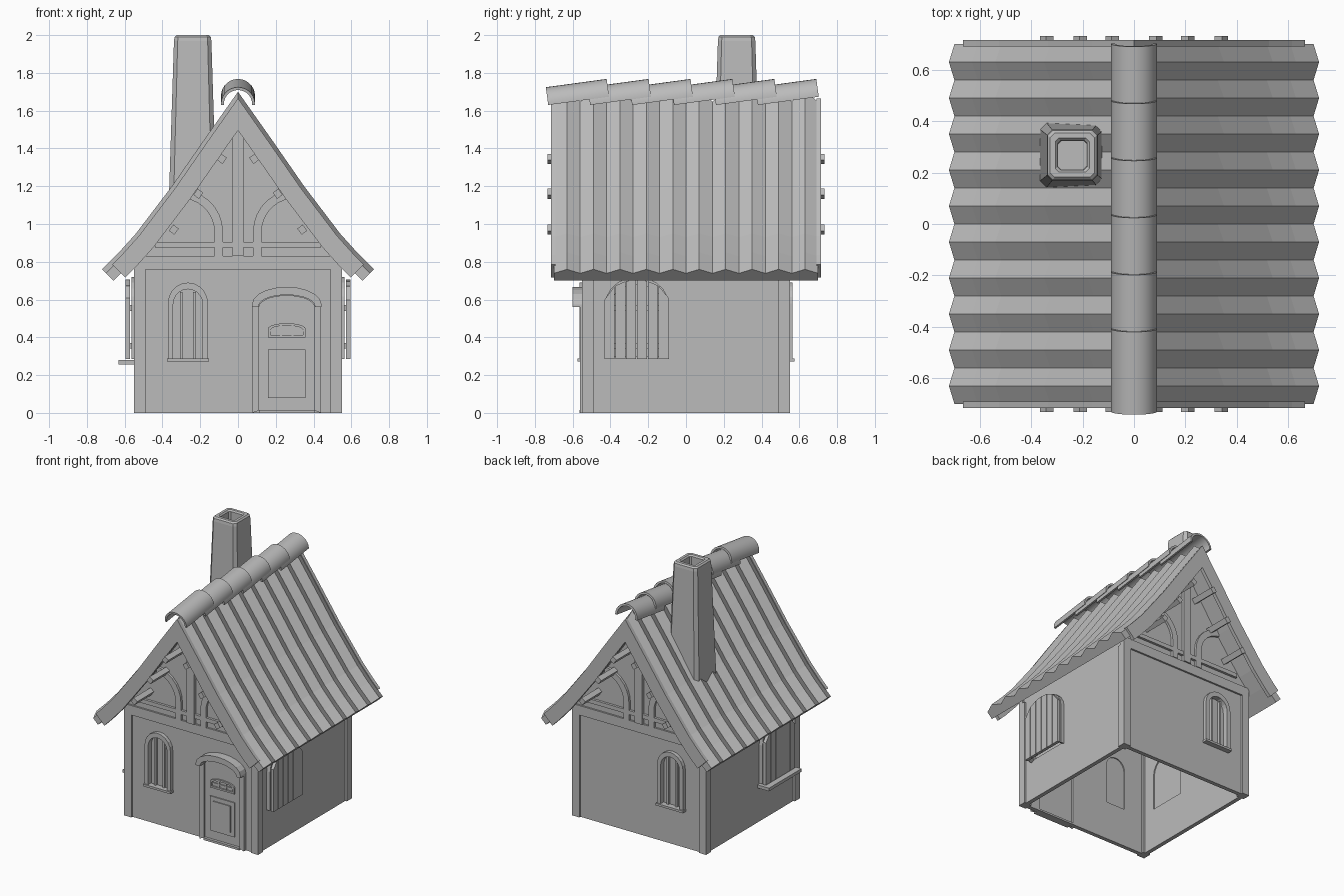
import bpy, bmesh, math
from mathutils import Matrix, Vector

cube = bpy.data.objects.get("Cube")
if cube:
    bpy.data.objects.remove(cube)

GREY = (0.5, 0.5, 0.5, 1)
mat = bpy.data.materials.new("plain_grey")
mat.use_nodes = True
mat.diffuse_color = GREY
mat.node_tree.nodes["Principled BSDF"].inputs["Base Color"].default_value = GREY
FRONT, BACK, LEFT, RIGHT = (Matrix.Rotation(math.radians(a), 4, 'Z') for a in (0, 180, 90, -90))
WALL = 0.537


def finish(name, bm, turn=FRONT):
    bmesh.ops.recalc_face_normals(bm, faces=bm.faces)
    bm.transform(turn)
    me = bpy.data.meshes.new(name)
    bm.to_mesh(me)
    bm.free()
    me.materials.append(mat)
    ob = bpy.data.objects.new(name, me)
    bpy.context.collection.objects.link(ob)
    return ob


def prism(name, outline, y0, y1, turn=FRONT):
    """Outline in x/z pushed from y0 to y1."""
    bm = bmesh.new()
    face = bm.faces.new([bm.verts.new((x, y0, z)) for x, z in outline])
    new = bmesh.ops.extrude_face_region(bm, geom=[face])["geom"]
    verts = [v for v in new if isinstance(v, bmesh.types.BMVert)]
    bmesh.ops.translate(bm, verts=verts, vec=(0, y1 - y0, 0))
    return finish(name, bm, turn)


def box(name, x0, x1, y0, y1, z0, z1, turn=FRONT):
    return prism(name, [(x0, z0), (x1, z0), (x1, z1), (x0, z1)], y0, y1, turn)


def arch(cx, half, z0, spring, rise, n=10):
    curve = [(cx - half * math.cos(math.pi * i / n), spring + rise * math.sin(math.pi * i / n))
             for i in range(n + 1)]
    return [(cx - half, z0)] + curve + [(cx + half, z0)]


def band(name, outer, inner, y0, y1, turn=FRONT):
    return prism(name, outer + inner[::-1], y0, y1, turn)


def cut(wall, outline, turn):
    """Cut an opening through a wall."""
    tool = prism("cutter", outline, -0.65, -0.4, turn)
    tool.hide_render = True
    mod = wall.modifiers.new("opening", 'BOOLEAN')
    mod.operation = 'DIFFERENCE'
    mod.solver = 'EXACT'
    mod.object = tool
    bpy.context.view_layer.objects.active = wall
    bpy.ops.object.modifier_apply(modifier=mod.name)
    bpy.data.objects.remove(tool)


def offset(points, d):
    """Move a path sideways by d, keeping its thickness at corners."""
    out = []
    for i, p in enumerate(points):
        segs = [(points[j + 1] - points[j]).normalized() for j in (i - 1, i)
                if 0 <= j < len(points) - 1]
        normals = [Vector((-s.y, s.x)) for s in segs]
        n = sum(normals, Vector((0, 0))).normalized()
        out.append(p + n * d / n.dot(normals[0]))
    return out


def mirrored(half):
    pts = [Vector(p) for p in half]
    return [Vector((-p.x, p.y)) for p in pts[:0:-1]] + pts


# Walls
gable = [(-WALL, 0), (WALL, 0), (WALL, 0.85), (0, 1.6), (-WALL, 0.85)]
walls = {}
for side, turn in (("front", FRONT), ("back", BACK)):
    walls[side] = prism(side + "_wall", gable, -WALL, -WALL + 0.03, turn)
for side, turn in (("left", LEFT), ("right", RIGHT)):
    walls[side] = box(side + "_wall", -0.51, 0.51, -WALL, -WALL + 0.03, 0, 0.85, turn)

# Corner posts
for i, turn in enumerate((FRONT, LEFT, BACK, RIGHT)):
    box(f"corner_post_{i}", 0.49, 0.55, -0.55, -0.49, 0, 0.78, turn)

# Roof with pleated top and flat underside
crest = [(0, 1.7), (0.18, 1.445), (0.35, 1.2), (0.54, 0.95), (0.63, 0.85), (0.72, 0.76)]
ridge_line = mirrored(crest)
high, low, under = ridge_line, offset(ridge_line, -0.03), offset(ridge_line, -0.085)
bm = bmesh.new()
loops = []
for i in range(21):
    y = -0.7 + 0.07 * i
    top = high if i % 2 else low
    loops.append([bm.verts.new((p.x, y, p.y)) for p in top + under[::-1]])
for a, b in zip(loops, loops[1:]):
    for j in range(len(a)):
        k = (j + 1) % len(a)
        bm.faces.new((a[j], a[k], b[k], b[j]))
bm.faces.new(loops[0])
bm.faces.new(loops[-1])
finish("pleated_roof", bm)

# Ridge tiles, overlapping and tilted
for i in range(6):
    y = -0.73 + 0.222 * i
    tile = band(f"ridge_tile_{i}", arch(0, 0.09, -0.005, 0, 0.09, 14),
                arch(0, 0.075, -0.005, 0, 0.075, 14), 0, 0.325)
    tile.data.transform(Matrix.Translation((0, y, 1.635)) @ Matrix.Rotation(0.135, 4, 'X'))
    bpy.ops.object.select_all(action='DESELECT')
    tile.select_set(True)
    bpy.context.view_layer.objects.active = tile
    bpy.ops.object.shade_smooth_by_angle(angle=math.radians(35))

# Chimney with chamfered corners and a hollow top
bm = bmesh.new()
rings = []
for h, z in ((0.127, 1.1), (0.099, 1.97), (0.096, 1.99), (0.086, 2.0), (0.066, 2.0),
             (0.057, 1.99), (0.055, 1.8)):
    c = h * 0.8
    corners = [(h, -c), (h, c), (c, h), (-c, h), (-h, c), (-h, -c), (-c, -h), (c, -h)]
    rings.append([bm.verts.new((x - 0.24, y + 0.268, z)) for x, y in corners])
for a, b in zip(rings, rings[1:]):
    for j in range(8):
        bm.faces.new((a[j], a[j - 1], b[j - 1], b[j]))
bm.faces.new(rings[0])
bm.faces.new(rings[-1])
finish("chimney", bm)

# Timberwork on both gables
rafter = mirrored(crest[:-1] + [(0.68, 0.8)])
for side, turn in (("front", FRONT), ("back", BACK)):
    band(side + "_bargeboard", offset(rafter, -0.02), offset(rafter, -0.118), -0.716, -0.69, turn)
    box(side + "_wall_beam", -0.55, 0.55, -0.55, -0.51, 0.76, 0.83, turn)
    box(side + "_collar_beam", -0.44, 0.44, -0.555, -0.53, 0.875, 0.905, turn)
    box(side + "_king_post", -0.03, 0.03, -0.56, -0.53, 0.83, 1.55, turn)
    for s in (-1, 1):
        def arc(r):
            bend = [(s * (0.3 - r * math.cos(a)), 0.96 + r * math.sin(a))
                    for a in (math.radians(12 * k) for k in range(8))]
            return [(s * (0.3 - r), 0.83)] + bend
        band(f"{side}_curved_brace_{s}", arc(0.22), arc(0.175), -0.555, -0.53, turn)
        for x, z in ((0.085, 1.345), (0.21, 1.16), (0.34, 0.97)):
            peg = box(f"{side}_purlin", -0.02, 0.02, -0.732, -0.53, -0.018, 0.018)
            peg.data.transform(turn @ Matrix.Translation((s * x, 0, z))
                               @ Matrix.Rotation(s * 0.95, 4, 'Y'))

# Arched gable windows
for side, turn, cx in (("front", FRONT, -0.265), ("back", BACK, 0.265)):
    hole = arch(cx, 0.078, 0.285, 0.575, 0.08)
    cut(walls[side], hole, turn)
    band(side + "_window_frame", arch(cx, 0.106, 0.28, 0.58, 0.11), hole, -0.565, -0.515, turn)
    prism(side + "_window_pane", hole, -0.525, -0.515, turn)
    box(side + "_window_sill", cx - 0.112, cx + 0.112, -0.575, -0.53, 0.272, 0.288, turn)
    for dx in (-0.035, 0.035):
        box(side + "_window_bar", cx + dx - 0.007, cx + dx + 0.007, -0.545, -0.52, 0.285, 0.64, turn)

# Shuttered side windows
for side, turn, cx in (("left", LEFT, -0.26), ("right", RIGHT, 0.26)):
    hole = arch(cx, 0.14, 0.3, 0.56, 0.12)
    cut(walls[side], hole, turn)
    band(side + "_window_frame", arch(cx, 0.17, 0.285, 0.57, 0.15), hole, -0.565, -0.51, turn)
    prism(side + "_window_pane", hole, -0.525, -0.515, turn)
    for i in range(6):
        a, b = -0.172 + i * 0.0575, -0.172 + (i + 1) * 0.0575 - 0.004
        za, zb = (0.57 + 0.135 * math.sqrt(max(0, 1 - (t / 0.176) ** 2)) for t in (a, b))
        prism(side + "_shutter_plank", [(cx + a, 0.285), (cx + b, 0.285), (cx + b, zb), (cx + a, za)],
              -0.595, -0.572, turn)
    for z in (0.34, 0.54):
        box(side + "_shutter_batten", cx - 0.16, cx + 0.16, -0.574, -0.56, z, z + 0.03, turn)
box("right_window_sill", 0.07, 0.45, -0.632, -0.53, 0.257, 0.28, RIGHT)

# Door
cx = 0.258
opening = arch(cx, 0.147, 0.012, 0.56, 0.06)
cut(walls["front"], opening, FRONT)
band("door_frame", arch(cx, 0.182, 0, 0.565, 0.09), opening, -0.56, -0.51)
prism("door_leaf", opening, -0.545, -0.52)
band("door_hood", arch(cx, 0.184, 0.56, 0.575, 0.092), arch(cx, 0.15, 0.56, 0.565, 0.06), -0.602, -0.53)
box("door_step", cx - 0.147, cx + 0.147, -0.565, -0.51, 0, 0.016)
light = arch(cx, 0.1, 0.4, 0.445, 0.03)
band("door_light_frame", light + light[:1],
     arch(cx, 0.085, 0.413, 0.44, 0.022) + [(cx - 0.085, 0.413)], -0.556, -0.54)
for dx in (-0.03, 0.03):
    box("door_light_bar", cx + dx - 0.005, cx + dx + 0.005, -0.552, -0.54, 0.41, 0.465)
box("door_light_crossbar", cx - 0.09, cx + 0.09, -0.552, -0.54, 0.432, 0.44)
box("door_lower_panel", cx - 0.1, cx + 0.1, -0.553, -0.54, 0.08, 0.335)
box("door_inner_panel", cx - 0.07, cx + 0.07, -0.56, -0.55, 0.11, 0.305)
